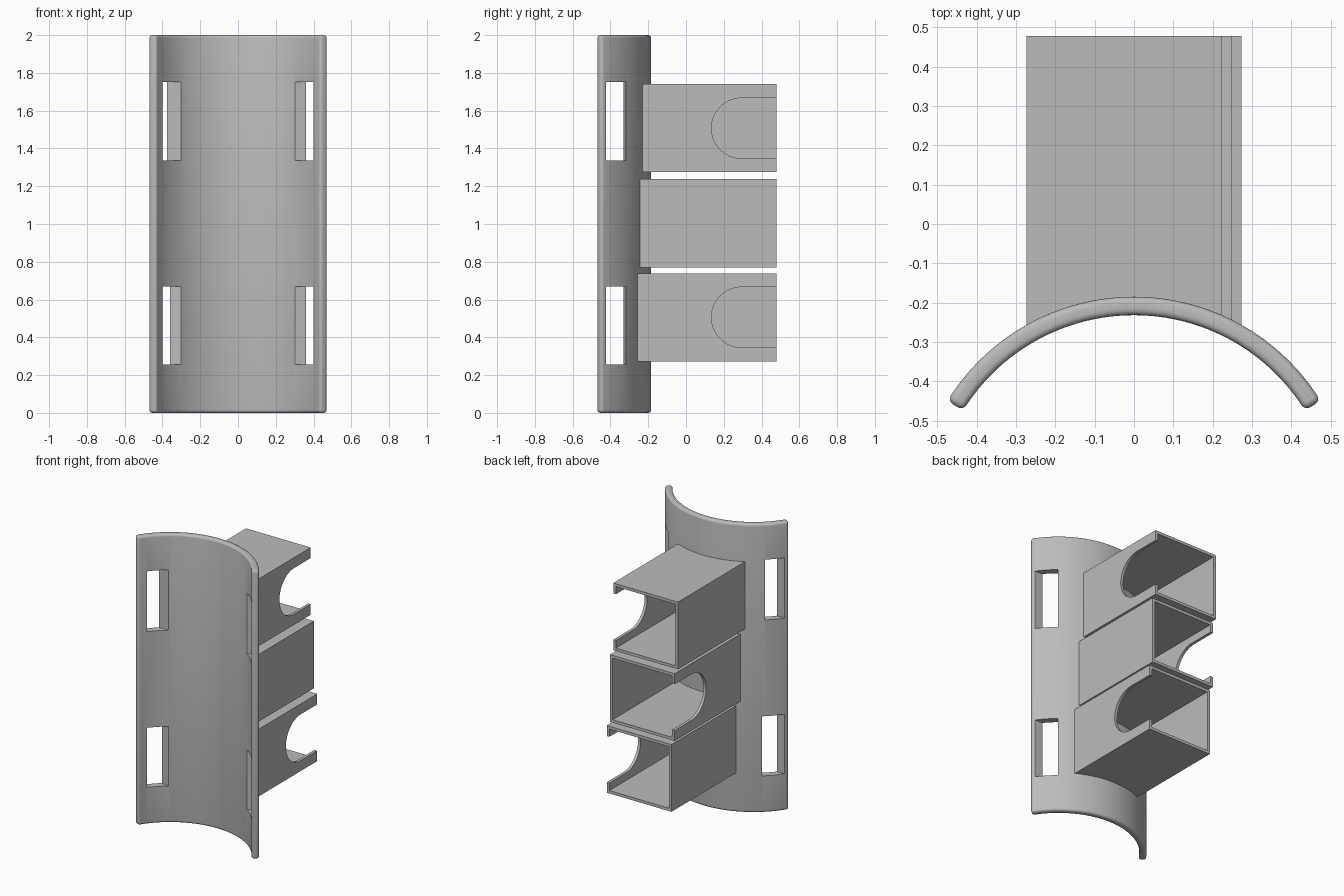
import bpy, bmesh
from math import sin, cos, radians

if "Cube" in bpy.data.objects:
    bpy.data.objects.remove(bpy.data.objects["Cube"])

grey = bpy.data.materials.new("plain grey")
grey.use_nodes = True
grey.diffuse_color = (0.5, 0.5, 0.5, 1)
grey.node_tree.nodes["Principled BSDF"].inputs["Base Color"].default_value = (0.5, 0.5, 0.5, 1)

ARC_Y = -0.743               # centre of the curved plate
R_IN, R_OUT = 0.511, 0.558
HALF_ANGLE = radians(58.3)


def prism(name, outline, depth, axis="z"):
    """Extrude a closed 2D outline; axis z takes (x, y), y takes (x, z), x takes (y, z)."""
    place = {"z": lambda a, b, d: (a, b, d),
             "y": lambda a, b, d: (a, d, b),
             "x": lambda a, b, d: (d, a, b)}[axis]
    bm = bmesh.new()
    low, high = [[bm.verts.new(place(a, b, d)) for a, b in outline] for d in depth]
    bm.faces.new(low)
    bm.faces.new(high)
    n = len(outline)
    for i in range(n):
        j = (i + 1) % n
        bm.faces.new((low[i], low[j], high[j], high[i]))
    bmesh.ops.recalc_face_normals(bm, faces=bm.faces)
    mesh = bpy.data.meshes.new(name)
    bm.to_mesh(mesh)
    bm.free()
    obj = bpy.data.objects.new(name, mesh)
    bpy.context.collection.objects.link(obj)
    mesh.materials.append(grey)
    return obj


def activate(obj):
    bpy.ops.object.select_all(action="DESELECT")
    obj.select_set(True)
    bpy.context.view_layer.objects.active = obj


def cut(obj, cutter):
    mod = obj.modifiers.new("cut", "BOOLEAN")
    mod.operation, mod.solver, mod.object = "DIFFERENCE", "EXACT", cutter
    activate(obj)
    bpy.ops.object.modifier_apply(modifier=mod.name)
    bpy.data.objects.remove(cutter)


def arc(radius, half, steps):
    angles = [half * (2 * i / steps - 1) for i in range(steps + 1)]
    return [(radius * sin(a), ARC_Y + radius * cos(a)) for a in angles]


def rect(a0, a1, b0, b1):
    return [(a0, b0), (a1, b0), (a1, b1), (a0, b1)]


# Curved plate with rounded rims
plate = prism("curved_plate", arc(R_OUT, HALF_ANGLE, 64) + arc(R_IN, HALF_ANGLE, 64)[::-1], (0, 2))
bevel = plate.modifiers.new("rim", "BEVEL")
bevel.width, bevel.segments, bevel.limit_method = 0.016, 4, "ANGLE"
activate(plate)
bpy.ops.object.modifier_apply(modifier="rim")

# Four strap slots, their inner walls flaring outward
for z0, z1 in ((0.255, 0.668), (1.335, 1.753)):
    for side in (-1, 1):
        flare = 0 if side < 0 and z0 > 1 else 0.21
        slot = [(0.2, -0.33 - 0.1 * flare), (0.6, -0.33 + 0.3 * flare), (0.6, -0.424), (0.2, -0.424)]
        cut(plate, prism("slot_cutter", [(side * x, y) for x, y in slot], (z0, z1)))
activate(plate)
bpy.ops.object.shade_smooth_by_angle(angle=radians(30))

# Three open holders, each stepped sideways, with thumb cutouts on alternate sides
HALF_W, HALF_H, WALL, END = 0.248, 0.233, 0.02, 0.478
for name, x, z, side in (("lower_holder", 0.025, 0.506, 1),
                         ("middle_holder", 0.0, 1.004, -1),
                         ("upper_holder", -0.025, 1.507, 1)):
    holder = prism(name, rect(x - HALF_W, x + HALF_W, z - HALF_H, z + HALF_H), (-0.4, END), "y")
    w, h = HALF_W - WALL, HALF_H - WALL
    cut(holder, prism("hollow_cutter", rect(x - w, x + w, z - h, z + h), (-0.5, 0.6), "y"))

    # Rounded thumb cutout running out through the open end
    thumb = [(0.295 - 0.16 * sin(radians(t)), z + 0.16 * cos(radians(t))) for t in range(0, 181, 6)]
    thumb += [(0.6, z - 0.16), (0.6, z + 0.16)]
    wall_x = x + side * HALF_W
    cut(holder, prism("thumb_cutter", thumb, (wall_x - 0.06, wall_x + 0.06), "x"))

    # Trim the back to sit inside the thickness of the plate
    trim = arc((R_IN + R_OUT) / 2, radians(90), 96)
    cut(holder, prism("trim_cutter", trim, (-0.5, 2.5)))
    activate(holder)
    bpy.ops.object.shade_smooth_by_angle(angle=radians(30))
